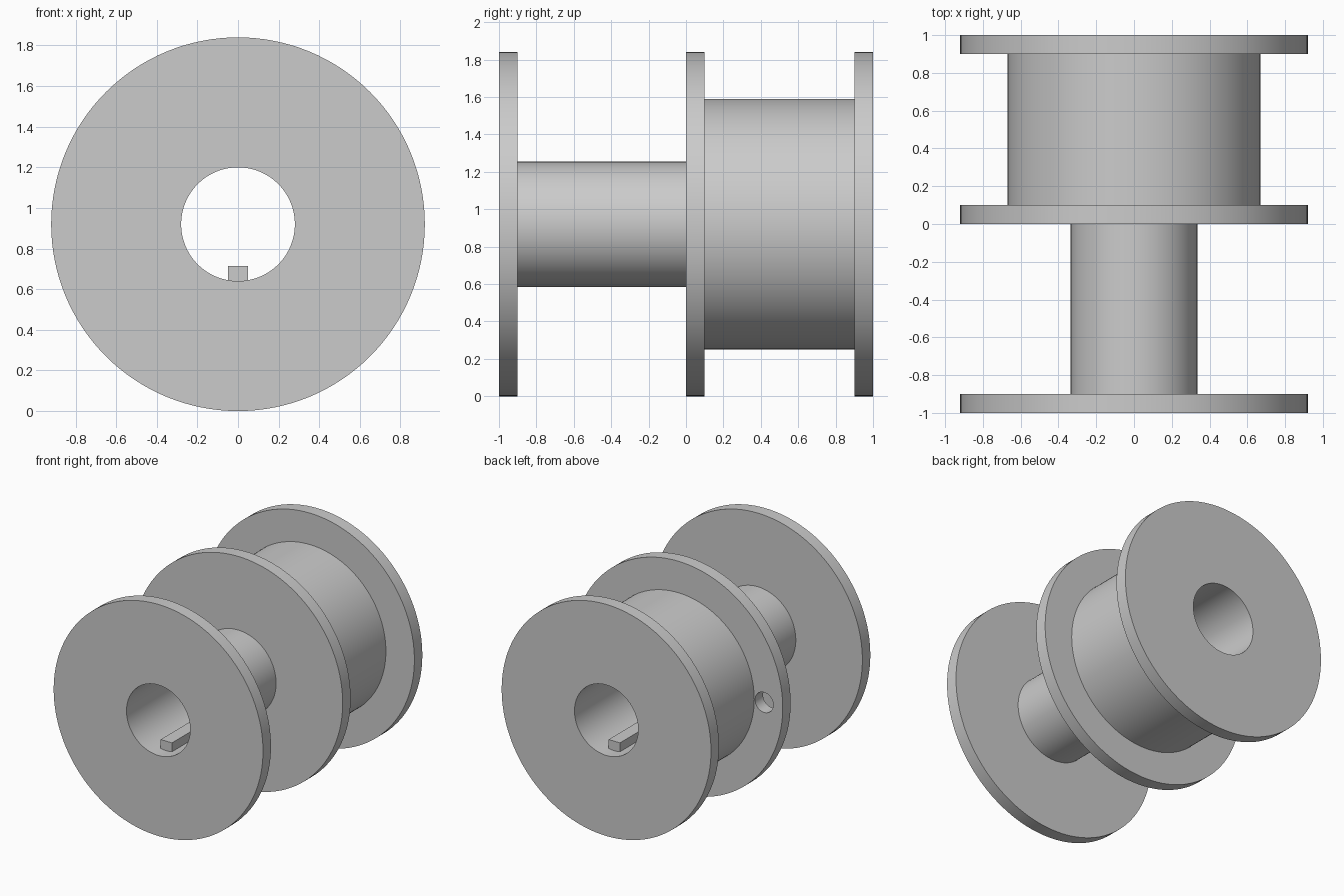
import bpy
import bmesh
import math
from mathutils import Matrix, Vector

cube = bpy.data.objects.get("Cube")
if cube:
    bpy.data.objects.remove(cube, do_unlink=True)

FLANGE_R, DRUM_R, HUB_R, BORE_R = 0.92, 0.67, 0.335, 0.28
THICK = 0.1
SEGMENTS = 128
CENTRE = Vector((0, 0, FLANGE_R))

grey = bpy.data.materials.new("light_grey")
grey.use_nodes = True
grey.diffuse_color = (0.6, 0.6, 0.6, 1)
grey.node_tree.nodes["Principled BSDF"].inputs["Base Color"].default_value = (0.6, 0.6, 0.6, 1)


def finish(name, bm):
    """Turn a bmesh into a grey object."""
    bmesh.ops.recalc_face_normals(bm, faces=bm.faces)
    mesh = bpy.data.meshes.new(name)
    bm.to_mesh(mesh)
    bm.free()
    mesh.materials.append(grey)
    obj = bpy.data.objects.new(name, mesh)
    bpy.context.collection.objects.link(obj)
    return obj


def select(obj):
    bpy.ops.object.select_all(action="DESELECT")
    obj.select_set(True)
    bpy.context.view_layer.objects.active = obj


# Spool body: three flanges, narrow hub, wide drum and bore, as (radius, y)
profile = [
    (BORE_R, -1), (FLANGE_R, -1), (FLANGE_R, THICK - 1), (HUB_R, THICK - 1),
    (HUB_R, 0), (FLANGE_R, 0), (FLANGE_R, THICK), (DRUM_R, THICK),
    (DRUM_R, 1 - THICK), (FLANGE_R, 1 - THICK), (FLANGE_R, 1), (BORE_R, 1),
]
bm = bmesh.new()
verts = [bm.verts.new(CENTRE + Vector((r, y, 0))) for r, y in profile]
edges = [bm.edges.new((v, verts[(i + 1) % len(verts)])) for i, v in enumerate(verts)]
bmesh.ops.spin(bm, geom=verts + edges, cent=CENTRE, axis=(0, 1, 0),
               angle=math.tau, steps=SEGMENTS, use_merge=True)
bmesh.ops.remove_doubles(bm, verts=bm.verts, dist=0.0001)
body = finish("spool_body", bm)

# Rope hole through the middle flange, beside the drum
bm = bmesh.new()
place = Matrix.Translation(CENTRE + Vector((-0.757, THICK / 2, 0)))
bmesh.ops.create_cone(bm, cap_ends=True, segments=48, radius1=0.08, radius2=0.08,
                      depth=THICK * 2, matrix=place @ Matrix.Rotation(math.pi / 2, 4, "X"))
cutter = finish("rope_hole_cutter", bm)
cutter.hide_render = True
cut = body.modifiers.new("rope_hole", "BOOLEAN")
cut.operation = "DIFFERENCE"
cut.solver = "EXACT"
cut.object = cutter
select(body)
bpy.ops.object.modifier_apply(modifier=cut.name)
bpy.data.objects.remove(cutter, do_unlink=True)
bpy.ops.object.shade_smooth_by_angle(angle=math.radians(30))

# Square key along the bottom of the bore, stopping short of both ends
bm = bmesh.new()
low, high = -0.285, -0.205
place = Matrix.Translation(CENTRE + Vector((0, 0, (low + high) / 2)))
size = Matrix.Diagonal((THICK, 2 - 2 * THICK, high - low, 1))
bmesh.ops.create_cube(bm, size=1, matrix=place @ size)
finish("bore_key", bm)
